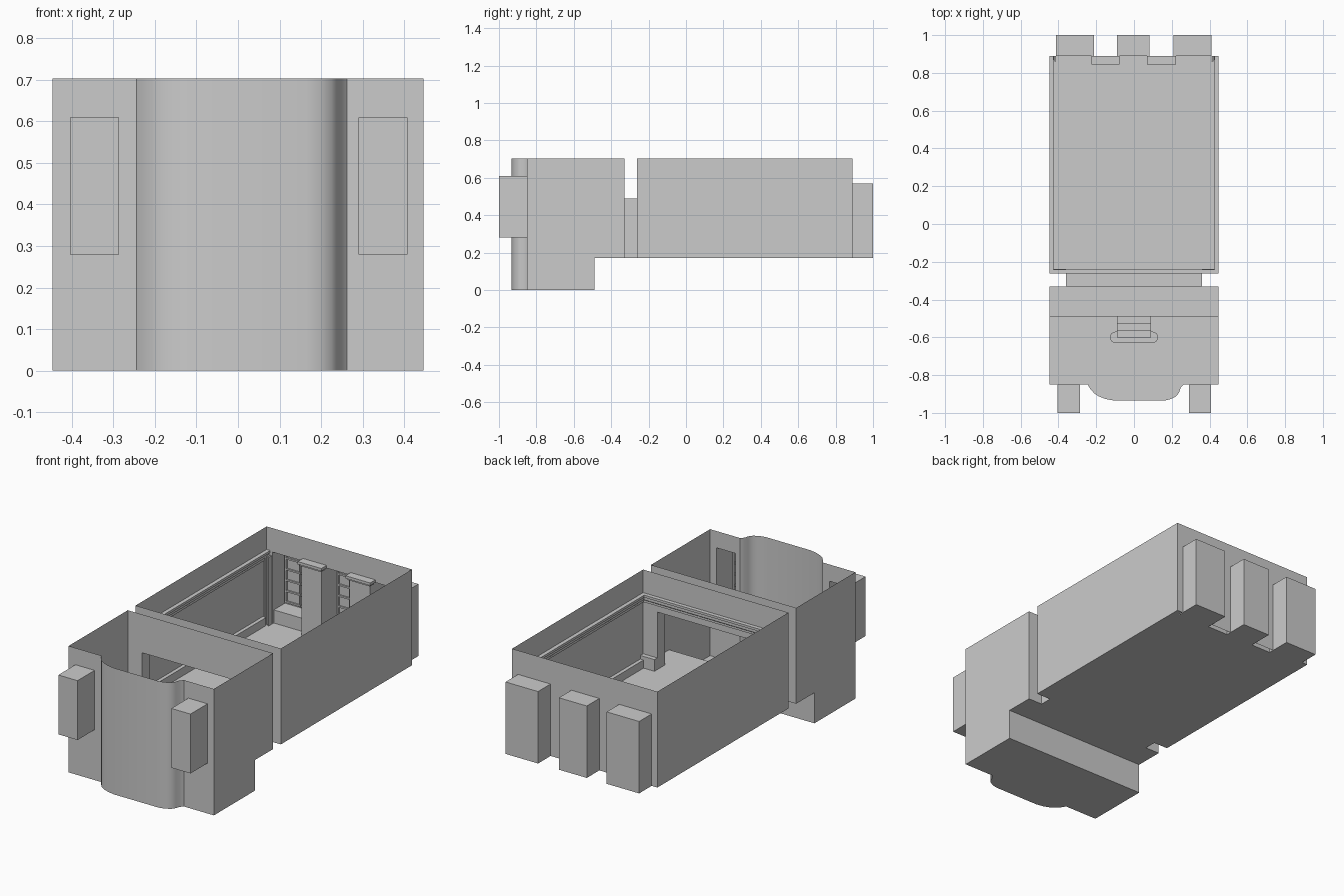
import bpy, bmesh, math

if "Cube" in bpy.data.objects:
    bpy.data.objects.remove(bpy.data.objects["Cube"])

H, FL = 0.703, 0.17            # wall top, upper floor level
W = 0.447                      # half width


def make(name, verts, faces, smooth=False):
    me = bpy.data.meshes.new(name)
    me.from_pydata(verts, [], faces)
    bm = bmesh.new()
    bm.from_mesh(me)
    bmesh.ops.remove_doubles(bm, verts=bm.verts, dist=1e-5)
    bm.to_mesh(me)
    bm.free()
    ob = bpy.data.objects.new(name, me)
    bpy.context.collection.objects.link(ob)
    if smooth:
        me.polygons.foreach_set("use_smooth", [True] * len(me.polygons))
        me.set_sharp_from_angle(angle=math.radians(35))
    return ob


def box(name, x, y, z, skip=""):
    """Box from (min, max) ranges; skip leaves out sides: b(ack) f(ront) l r t(op) u(nder)."""
    v = [(a, b, c) for a in x for b in y for c in z]
    sides = {"l": (0, 1, 3, 2), "r": (4, 6, 7, 5), "f": (0, 4, 5, 1),
             "b": (2, 3, 7, 6), "u": (0, 2, 6, 4), "t": (1, 5, 7, 3)}
    return make(name, v, [f for k, f in sides.items() if k not in skip])


def cross_wall(name, y, x, z, holes):
    """Wall facing y with rectangular holes (x0, x1, z0, z1)."""
    xs = sorted({*x, *(h[0] for h in holes), *(h[1] for h in holes)})
    zs = sorted({*z, *(h[2] for h in holes), *(h[3] for h in holes)})
    v, f = [], []
    for a, b in zip(xs, xs[1:]):
        for c, d in zip(zs, zs[1:]):
            mx, mz = (a + b) / 2, (c + d) / 2
            if any(h[0] < mx < h[1] and h[2] < mz < h[3] for h in holes):
                continue
            n = len(v)
            v += [(a, y, c), (b, y, c), (b, y, d), (a, y, d)]
            f.append((n, n + 1, n + 2, n + 3))
    return make(name, v, f)


def extrude(name, path, z0, z1, smooth=False):
    """Vertical sheet over an open plan path."""
    n = len(path)
    v = [(x, y, z) for z in (z0, z1) for x, y in path]
    return make(name, v, [(i, i + 1, n + i + 1, n + i) for i in range(n - 1)], smooth)


def side_sheet(name, outline):
    """The same flat (y, z) outline on both sides of the model."""
    for s, tag in ((-1, "left"), (1, "right")):
        make(f"{tag}_{name}", [(s * W, y, z) for y, z in outline],
             [tuple(range(len(outline)))])


def window(name, x, z, y, rows, cols):
    """Frame with glazing bars standing just inside a pane."""
    t, d = 0.009, (y, y + 0.012)
    for i in range(cols + 1):
        c = x[0] + t + (x[1] - x[0] - 2 * t) * i / cols
        box(f"{name}_upright", (c - t / 2, c + t / 2), d, (z[0] + .004, z[1] - .004))
    for i in range(rows + 1):
        c = z[0] + t + (z[1] - z[0] - 2 * t) * i / rows
        box(f"{name}_bar", (x[0] + t, x[1] - t), (y + .002, y + .01), (c - t / 2, c + t / 2))


# ---- front room: side walls, bowed front, floors on two levels
FRONT, STEP, MID, REAR = -0.85, -0.49, -0.33, -0.262
side_sheet("front_room_wall", [(FRONT, 0), (STEP, 0), (STEP, FL), (MID, FL), (MID, H), (FRONT, H)])
bay = [(-.245, FRONT), (-.232, -.872), (-.212, -.895), (-.185, -.913), (-.152, -.926),
       (-.11, -.934), (.165, -.934), (.198, -.926), (.225, -.911), (.24, -.89),
       (.246, -.868), (.262, FRONT)]
extrude("bay_wall", bay, 0, H, True)
WZ = (0.28, 0.61)
for tag, x, hx in (("left", (-W, bay[0][0]), (-.405, -.287)), ("right", (bay[-1][0], W), (.29, .408))):
    cross_wall(f"{tag}_front_wall", FRONT, x, (0, H), [(*hx, *WZ)])
    box(f"{tag}_front_window_box", hx, (-1, FRONT), WZ, skip="b")
    window(f"{tag}_front_window", hx, WZ, -0.999, 5, 2)
plan = [(-W, STEP), (-W, FRONT)] + bay + [(W, FRONT), (W, STEP)]
make("lower_floor", [(x, y, 0) for x, y in plan], [tuple(range(len(plan)))])
extrude("floor_riser", [(-W, STEP), (W, STEP)], 0, FL)
make("landing_floor", [(-W, STEP, FL), (W, STEP, FL), (W, MID, FL), (-W, MID, FL)], [(0, 1, 2, 3)])

# steps up to the landing, the lowest with rounded ends
for i, y in enumerate((-.6, -.565, -.53)):
    box("step", (-.09, .09), (y, STEP), (0, FL * (i + 1) / 4 + .02), skip="u")
oval = []
for s, start in ((1, -90), (-1, 90)):
    for k in range(9):
        a = math.radians(start + k * 22.5)
        oval.append((s * .098 + .03 * math.cos(a), -.6 + .03 * math.sin(a)))
extrude("round_step_edge", oval + oval[:1], 0, .04, True)
make("round_step_top", [(x, y, .04) for x, y in oval], [tuple(range(len(oval)))])

# ---- passage between the rooms
PX, PT = 0.36, 0.49
for name, y in (("front_room_back_wall", MID), ("main_room_front_wall", REAR)):
    cross_wall(name, y, (-W, W), (FL, H), [(-PX, PX, FL, PT)])
box("passage", (-PX, PX), (MID, REAR), (FL, PT), skip="fb")

# ---- main room shell
BACK, PIER, END, AT = 0.89, 0.862, 1.0, 0.57
side_sheet("main_room_wall", [(REAR, FL), (BACK, FL), (BACK, H), (REAR, H)])
alcoves = [(-.412, -.212), (-.09, .082), (.21, .41)]
cross_wall("main_room_back_wall", BACK, (-W, W), (FL, H), [(*a, FL, AT) for a in alcoves])
make("main_floor", [(-W, REAR, FL), (W, REAR, FL), (W, PIER, FL), (-W, PIER, FL)], [(0, 1, 2, 3)])

# alcoves with window and bench
for a in alcoves:
    box("alcove", a, (BACK, END), (FL, AT), skip="fu")
    make("alcove_floor", [(a[0], PIER, FL), (a[1], PIER, FL), (a[1], END, FL), (a[0], END, FL)],
         [(0, 1, 2, 3)])
    window("alcove_window", (a[0] + .003, a[1] - .003), (.25, AT), END - .014, 5, 2)
    box("alcove_bench", (a[0] + .002, a[1] - .002), (.9, END - .002), (FL + .002, .245), skip="u")

# piers between alcoves with overhanging caps
for x0, x1 in ((alcoves[0][1], alcoves[1][0]), (alcoves[1][1], alcoves[2][0])):
    box("pier", (x0, x1), (PIER, BACK), (FL, .56), skip="ub")
    box("pier_cap", (x0 - .005, x1 + .005), (PIER - .01, BACK), (.56, .57))
    box("pier_cap_top", (x0 - .012, x1 + .012), (PIER - .018, BACK), (.57, .585))

# ribbed corner posts
for s in (-1, 1):
    e = sorted((s * .412, s * W))
    make("corner_floor", [(e[0], PIER, FL), (e[1], PIER, FL), (e[1], BACK, FL), (e[0], BACK, FL)],
         [(0, 1, 2, 3)])
    for c, d in ((.439, .03), (.428, .022), (.417, .03)):
        box("corner_post_rib", sorted((s * (c - .004), s * (c + .004))), (BACK - d, BACK), (FL, .55))


def moulding(name, profile):
    """Sweep an (inset, z) profile round the left, front and right walls."""
    v = [p for d, z in profile for p in
         ((-W + d, BACK, z), (-W + d, REAR + d, z), (W - d, REAR + d, z), (W - d, BACK, z))]
    make(name, v, [(4 * i + j, 4 * i + j + 1, 4 * i + j + 5, 4 * i + j + 4)
                   for i in range(len(profile) - 1) for j in range(3)])


moulding("cornice", [(0, .575), (.022, .575), (.022, .562), (.015, .558), (.015, .545),
                     (.009, .54), (.009, .528), (0, .524)])

# skirting along the sides and beside the passage
for s in (-1, 1):
    box("side_skirting", sorted((s * (W - .02), s * W)), (REAR, PIER - .005), (FL, .215))
    box("front_skirting", sorted((s * PX, s * W)), (REAR, REAR + .025), (FL, .235))
